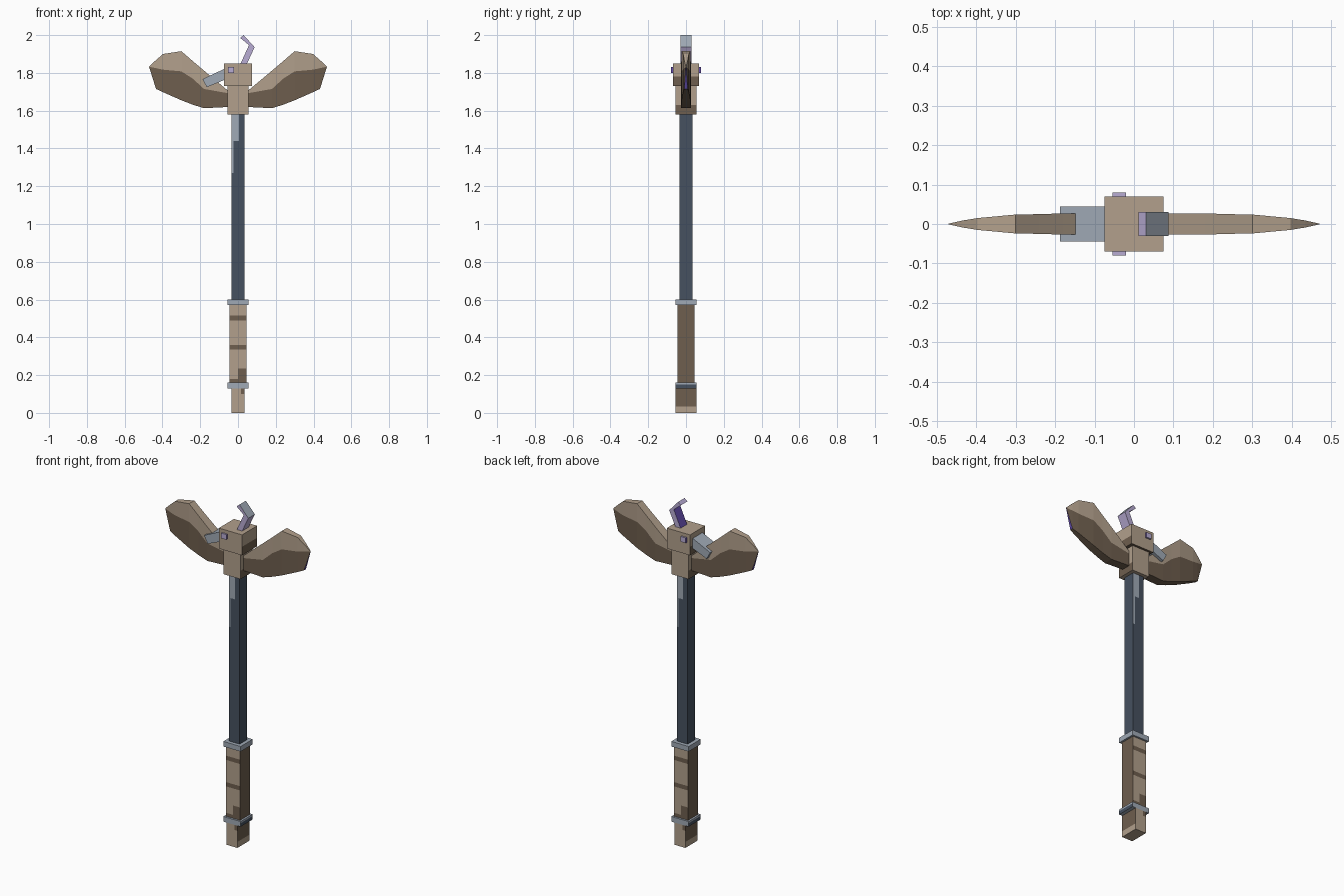
import bpy, bmesh
from mathutils import Vector

if "Cube" in bpy.data.objects:
    bpy.data.objects.remove(bpy.data.objects["Cube"], do_unlink=True)


def material(name, rgb):
    """Flat material from 0-255 display colour."""
    lin = [((c / 255 + 0.055) / 1.055) ** 2.4 for c in rgb] + [1]
    m = bpy.data.materials.new(name)
    m.use_nodes = True
    m.diffuse_color = lin
    m.node_tree.nodes["Principled BSDF"].inputs["Base Color"].default_value = lin
    return m


MATS = [material("tan", (178, 160, 140)), material("brown", (110, 94, 78)),
        material("dark steel", (70, 81, 96)), material("light steel", (160, 170, 182)),
        material("lavender", (184, 172, 212)), material("purple", (100, 76, 172))]
TAN, BROWN, DARK, LIGHT, LAVENDER, PURPLE = range(len(MATS))


def finish(name, bm, rule):
    """Colour every face with rule(centre, normal) and add the object."""
    bmesh.ops.recalc_face_normals(bm, faces=bm.faces)
    bm.normal_update()
    for f in bm.faces:
        f.material_index = rule(f.calc_center_median(), f.normal)
    me = bpy.data.meshes.new(name)
    bm.to_mesh(me)
    bm.free()
    for m in MATS:
        me.materials.append(m)
    ob = bpy.data.objects.new(name, me)
    bpy.context.collection.objects.link(ob)
    return ob


def box(name, hx, hy, z0, z1, rule, xcuts=(), zcuts=(), x=0, y=0):
    """Box with half widths hx, hy, sliced where its colours change."""
    bm = bmesh.new()
    bmesh.ops.create_cube(bm, size=2)
    for v in bm.verts:
        v.co = (x + v.co.x * hx, y + v.co.y * hy, z1 if v.co.z > 0 else z0)
    planes = [((c, 0, 0), (1, 0, 0)) for c in xcuts] + [((0, 0, c), (0, 0, 1)) for c in zcuts]
    for co, no in planes:
        bmesh.ops.bisect_plane(bm, geom=bm.verts[:] + bm.edges[:] + bm.faces[:],
                               plane_co=co, plane_no=no)
    return finish(name, bm, rule)


def slab(name, quads, hy, rule):
    """Adjoining side-view quads extruded across y."""
    bm = bmesh.new()
    faces = [bm.faces.new([bm.verts.new((x, -hy, z)) for x, z in q]) for q in quads]
    bmesh.ops.remove_doubles(bm, verts=bm.verts, dist=0.0005)
    out = bmesh.ops.extrude_face_region(bm, geom=bm.faces[:], use_keep_orig=True)["geom"]
    bmesh.ops.translate(bm, vec=(0, 2 * hy, 0),
                        verts=[g for g in out if isinstance(g, bmesh.types.BMVert)])
    return finish(name, bm, rule)


def plain(i):
    return lambda c, n: i


def turned(c, n):
    """x position that repeats on the back by half a turn."""
    return c.x if n.y < 0 else -c.x


# Handle: pommel, bands and wrapped grip
def pommel_rule(c, n):
    if abs(n.x) > 0.5:
        return BROWN if c.z > 0.035 else TAN
    if abs(n.y) > 0.5 and turned(c, n) > 0.015 and c.z > 0.1:
        return BROWN
    return TAN


def grip_rule(c, n):
    if abs(n.x) > 0.5:
        return BROWN
    if abs(n.y) > 0.5:
        u = turned(c, n)
        if 0.49 < c.z < 0.515 or 0.335 < c.z < 0.36 or c.z < 0.18:
            return BROWN
        if u > 0 and c.z < 0.235:
            return BROWN
    return TAN


box("pommel", 0.035, 0.056, 0, 0.13, pommel_rule, (-0.015, 0.015), (0.035, 0.1))
box("lower_band", 0.056, 0.056, 0.13, 0.16,
    lambda c, n: DARK if abs(n.x) > 0.5 and c.z < 0.15 else LIGHT, (), (0.15,))
box("grip", 0.045, 0.045, 0.16, 0.57, grip_rule, (0,),
    (0.18, 0.235, 0.335, 0.36, 0.49, 0.515))
box("upper_band", 0.056, 0.056, 0.57, 0.6, plain(LIGHT))


# Shaft with a worn highlight on front and back
def shaft_rule(c, n):
    u = turned(c, n)
    if abs(n.y) > 0.5 and ((u < -0.024 and c.z > 1.27) or (u < 0.004 and c.z > 1.44)):
        return LIGHT
    return DARK


box("shaft", 0.035, 0.035, 0.6, 1.58, shaft_rule, (-0.024, -0.004, 0.004, 0.024), (1.27, 1.44))

# Bird body, head and eyes
box("body", 0.056, 0.056, 1.58, 1.73,
    lambda c, n: BROWN if abs(n.x) > 0.5 and c.z < 1.63 else TAN, (), (1.63,))
box("head", 0.075, 0.07, 1.73, 1.85,
    lambda c, n: BROWN if n.z < -0.5 or (abs(n.x) > 0.5 and c.z < 1.78) else TAN, (), (1.78,))
for side, y in (("right", -0.07), ("left", 0.07)):
    box(side + "_eye", 0.017, 0.01, 1.8, 1.83,
        lambda c, n: PURPLE if abs(n.x) > 0.5 else LAVENDER, x=-0.037, y=y)

# Beak
slab("beak", [[(-0.188, 1.767), (-0.165, 1.724), (-0.062, 1.767), (-0.075, 1.82)]],
     0.045, plain(LIGHT))


# Bent crest
def crest_rule(c, n):
    if n.x > 0.3 and n.z > 0.3:
        return LIGHT
    if n.x < -0.5 and c.z < 1.94:
        return PURPLE
    return LAVENDER


elbow = [(0.088, 1.936), (0.058, 1.947)]
slab("crest", [[(0.014, 1.85), (0.048, 1.85)] + elbow,
               elbow[::-1] + [(0.03, 2.0), (0.012, 1.985)]], 0.03, crest_rule)

# Wings: stations of x, bottom, colour line, top, half thickness
STATIONS = [(0.04, 1.62, 1.69, 1.695, 0.027), (0.18, 1.613, 1.715, 1.812, 0.027),
            (0.24, 1.632, 1.77, 1.863, 0.025), (0.3, 1.655, 1.808, 1.915, 0.024),
            (0.397, 1.698, 1.817, 1.9, 0.015), (0.434, 1.715, 1.825, 1.868, 0.009),
            (0.47, 1.83, 1.832, 1.834, 0.001)]


def wing_rule(c, n):
    if abs(c.x) > 0.44 and n.z < -0.2 and abs(n.y) < 0.5:
        return PURPLE
    xs = abs(c.x)
    for a, b in zip(STATIONS, STATIONS[1:]):
        if a[0] <= xs <= b[0]:
            t = (xs - a[0]) / (b[0] - a[0])
            return TAN if c.z > a[2] + t * (b[2] - a[2]) else BROWN
    return BROWN


for side, s in (("left", 1), ("right", -1)):
    bm = bmesh.new()
    rings = []
    for x, low, mid, top, h in STATIONS:
        loop = [(-h, low), (-h, mid), (-h, top), (h, top), (h, mid), (h, low)]
        rings.append([bm.verts.new((s * x, y, z)) for y, z in loop])
    for a, b in zip(rings, rings[1:]):
        for i in range(6):
            j = (i + 1) % 6
            bm.faces.new((a[i], a[j], b[j], b[i]))
    bm.faces.new(rings[0])
    bm.faces.new(rings[-1])
    finish(side + "_wing", bm, wing_rule)
